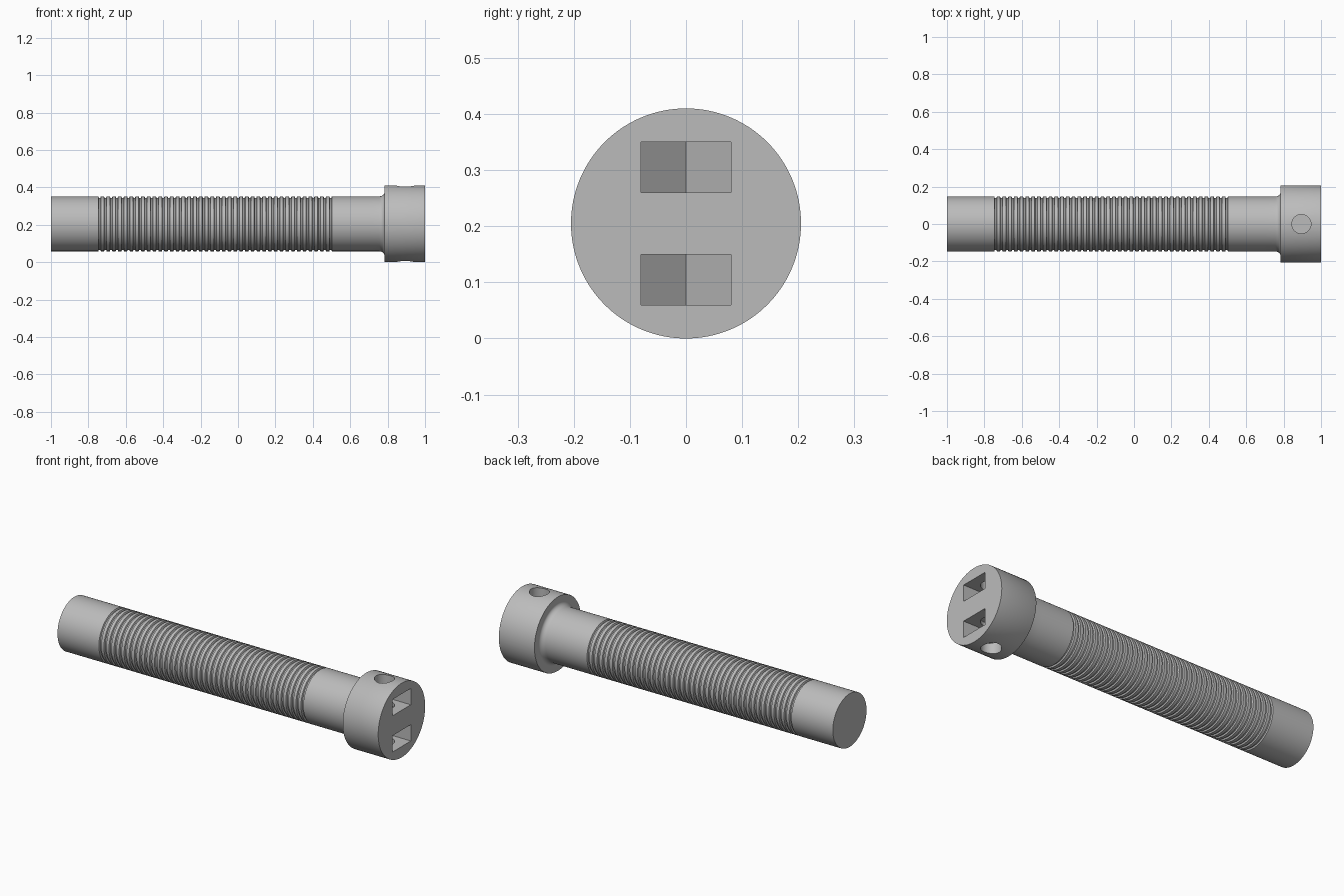
import bpy, bmesh, math

if "Cube" in bpy.data.objects:
    bpy.data.objects.remove(bpy.data.objects["Cube"], do_unlink=True)

AXIS_Z = 0.205
SEGMENTS = 128

steel = bpy.data.materials.new("steel_grey")
steel.use_nodes = True
steel_colour = (0.5, 0.5, 0.5, 1)
steel.diffuse_color = steel_colour
for node in steel.node_tree.nodes:
    if node.type == 'BSDF_PRINCIPLED':
        node.inputs["Base Color"].default_value = steel_colour


def add_object(name, bm):
    bmesh.ops.recalc_face_normals(bm, faces=bm.faces)
    mesh = bpy.data.meshes.new(name)
    bm.to_mesh(mesh)
    bm.free()
    mesh.materials.append(steel)
    obj = bpy.data.objects.new(name, mesh)
    bpy.context.collection.objects.link(obj)
    return obj


def lathe(name, profile):
    """Turn (x, radius) points around the long axis and cap both ends."""
    bm = bmesh.new()
    rings = []
    for x, r in profile:
        angles = [math.tau * i / SEGMENTS for i in range(SEGMENTS)]
        rings.append([bm.verts.new((x, r * math.cos(a), AXIS_Z + r * math.sin(a))) for a in angles])
    for a, b in zip(rings, rings[1:]):
        for i in range(SEGMENTS):
            j = (i + 1) % SEGMENTS
            bm.faces.new((a[i], a[j], b[j], b[i]))
    bm.faces.new(rings[0])
    bm.faces.new(rings[-1])
    return add_object(name, bm)


def prism(name, outline, z0, z1):
    """Extrude an (x, y) outline between two heights."""
    bm = bmesh.new()
    face = bm.faces.new([bm.verts.new((x, y, z0)) for x, y in outline])
    top = bmesh.ops.extrude_face_region(bm, geom=[face])["geom"]
    verts = [v for v in top if isinstance(v, bmesh.types.BMVert)]
    bmesh.ops.translate(bm, verts=verts, vec=(0, 0, z1 - z0))
    return add_object(name, bm)


def cut(target, cutter):
    mod = target.modifiers.new("cut", 'BOOLEAN')
    mod.operation = 'DIFFERENCE'
    mod.solver = 'EXACT'
    mod.object = cutter
    bpy.context.view_layer.update()
    result = bpy.data.meshes.new_from_object(target.evaluated_get(bpy.context.evaluated_depsgraph_get()))
    target.modifiers.clear()
    target.data = result
    bpy.data.objects.remove(cutter, do_unlink=True)


# Ribbed shaft with evenly spaced ring grooves
R = 0.147
GROOVES = 41
first, last = -0.74, 0.495
shaft_profile = [(-1, R)]
for g in range(GROOVES):
    x = first + (last - first) * g / (GROOVES - 1)
    shaft_profile += [(x - 0.007, R), (x - 0.004, R - 0.008), (x + 0.004, R - 0.008), (x + 0.007, R)]
shaft_profile.append((0.7, R))
shaft = lathe("ribbed_shaft", shaft_profile)

# Head with a flared neck
head_profile = [(0.7, R)]
for i in range(9):
    a = math.pi / 2 * i / 8
    head_profile.append((0.755 + 0.028 * math.sin(a), R + 0.022 * (1 - math.cos(a))))
head_profile += [(0.783, 0.204), (0.785, 0.205), (1, 0.205)]
head = lathe("head", head_profile)

# End pockets with V-shaped backs, and blind cross holes, above and below the axis
pocket = [(1.1, -0.08), (1.1, 0.08), (0.835, 0.08), (0.765, 0), (0.835, -0.08)]
hole = [(0.895 + 0.051 * math.cos(math.tau * i / 64), 0.051 * math.sin(math.tau * i / 64)) for i in range(64)]
for side in (-1, 1):
    for name, outline, near, far in (("pocket_cutter", pocket, 0.055, 0.145), ("hole_cutter", hole, 0.035, 0.3)):
        z0, z1 = sorted((AXIS_Z + side * near, AXIS_Z + side * far))
        cut(head, prism(name, outline, z0, z1))

# Smooth turned surfaces, sharp edges
bpy.ops.object.select_all(action='DESELECT')
for obj in (shaft, head):
    obj.select_set(True)
bpy.context.view_layer.objects.active = head
bpy.ops.object.shade_smooth_by_angle(angle=math.radians(30))
